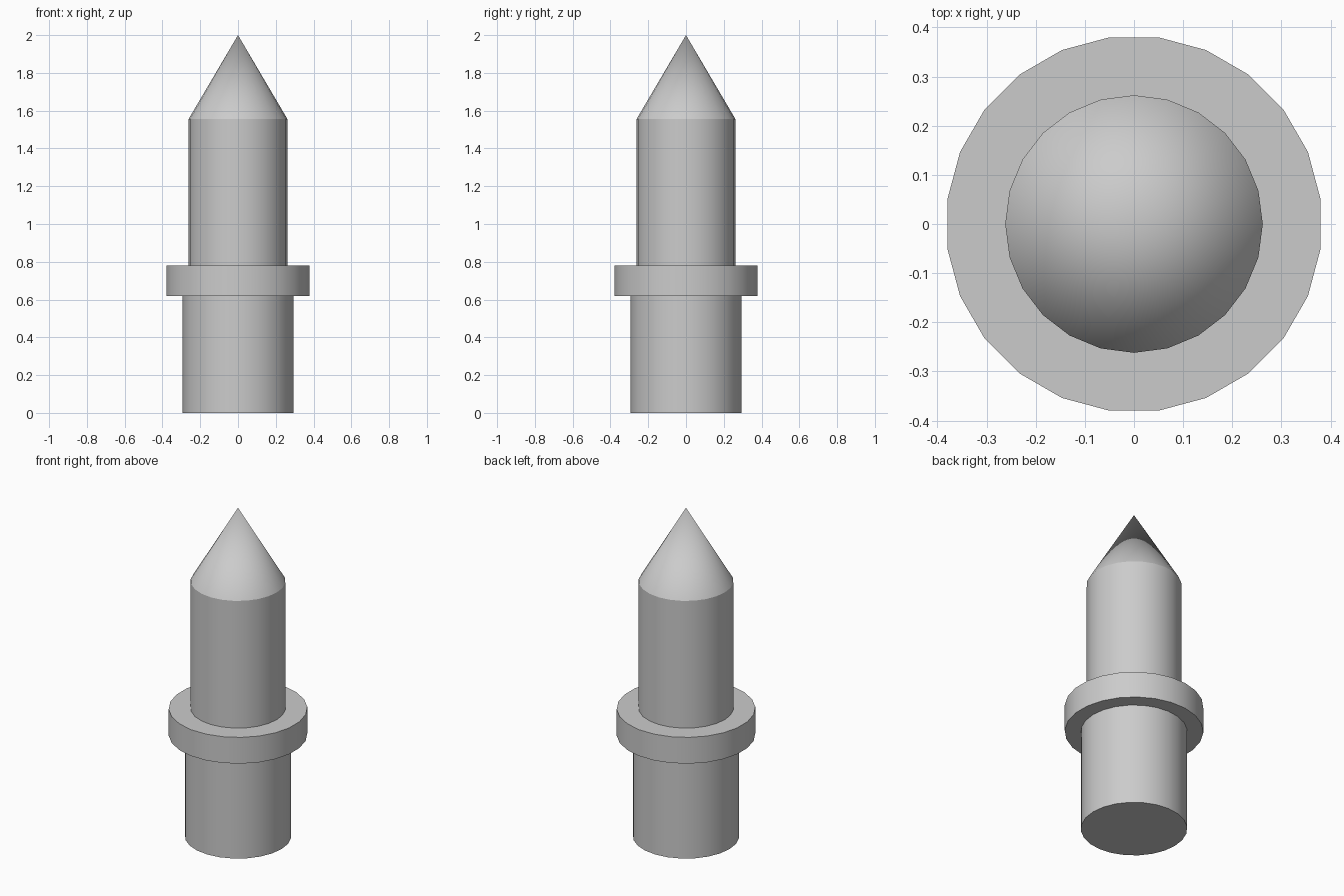
import bpy, bmesh, math

if "Cube" in bpy.data.objects:
    bpy.data.objects.remove(bpy.data.objects["Cube"])

SIDES = 24


def lathe(name, profile, turn=0.0):
    """Revolve (radius, z) points; ends are capped, radius 0 makes a tip."""
    bm = bmesh.new()
    rings = []
    for r, z in profile:
        if r == 0:
            rings.append([bm.verts.new((0, 0, z))] * SIDES)
        else:
            angles = [2 * math.pi * i / SIDES + turn for i in range(SIDES)]
            rings.append([bm.verts.new((r * math.cos(a), r * math.sin(a), z)) for a in angles])
    for low, high in zip(rings, rings[1:]):
        for i in range(SIDES):
            j = (i + 1) % SIDES
            quad = [low[i], low[j], high[j], high[i]]
            bm.faces.new(list(dict.fromkeys(quad)))
    if profile[0][0] > 0:
        bm.faces.new(rings[0][::-1])
    if profile[-1][0] > 0:
        bm.faces.new(rings[-1])
    bmesh.ops.recalc_face_normals(bm, faces=bm.faces)
    mesh = bpy.data.meshes.new(name)
    bm.to_mesh(mesh)
    bm.free()
    obj = bpy.data.objects.new(name, mesh)
    bpy.context.collection.objects.link(obj)
    bpy.ops.object.select_all(action='DESELECT')
    obj.select_set(True)
    bpy.context.view_layer.objects.active = obj
    bpy.ops.object.shade_smooth_by_angle(angle=math.radians(28))
    return obj


# Thick base, slimmer shaft and pointed tip; the step hides inside the collar
lathe("pointed_body", [(0.294, 0), (0.294, 0.70), (0.262, 0.70), (0.262, 1.555), (0, 2.0)])

# Collar, turned half a side relative to the body
lathe("collar", [(0.383, 0.62), (0.383, 0.78)], turn=math.pi / SIDES)
